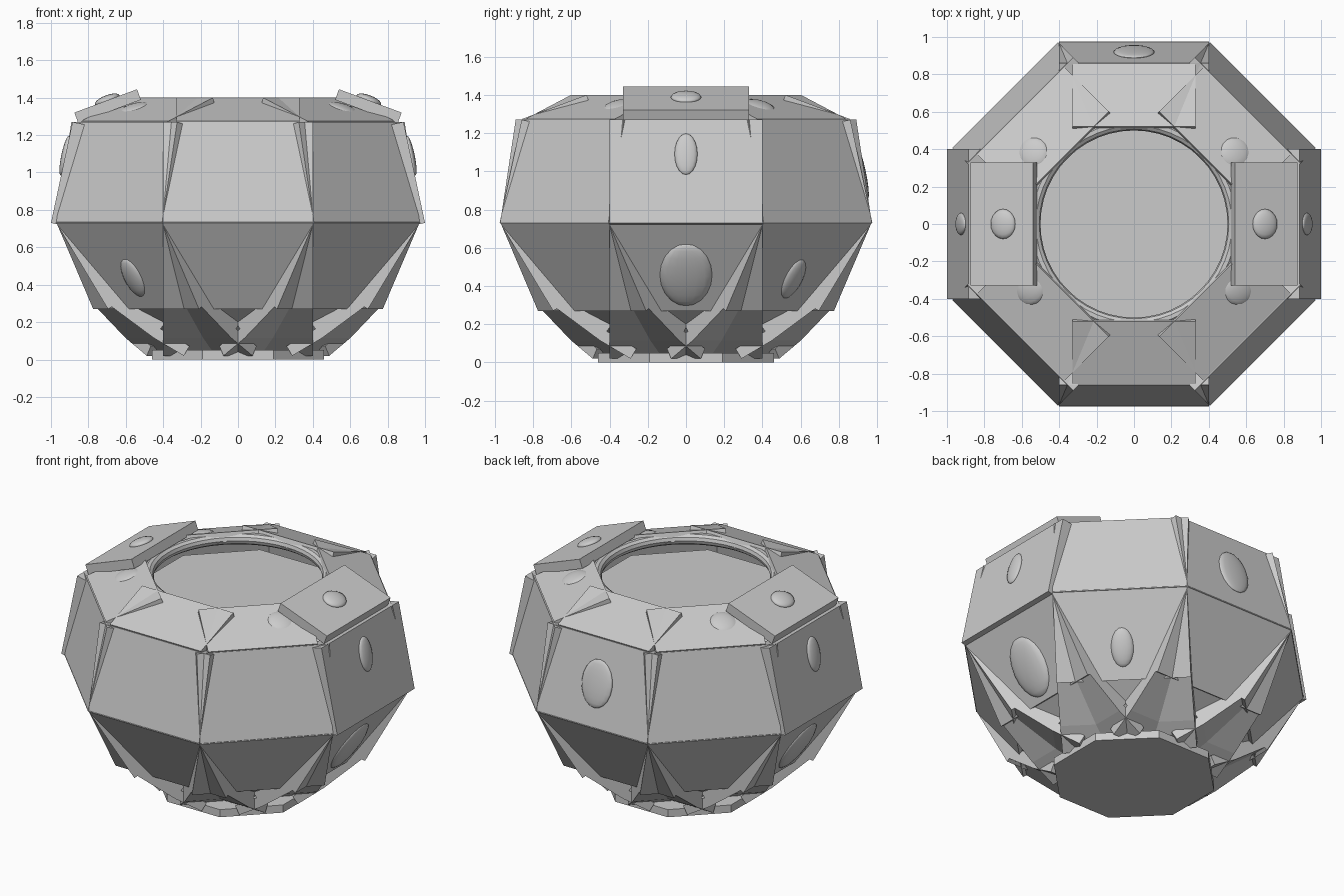
import bpy, bmesh, math
from mathutils import Vector, Matrix

if "Cube" in bpy.data.objects:
    bpy.data.objects.remove(bpy.data.objects["Cube"])


def finish(bm, name, smooth=False):
    bmesh.ops.recalc_face_normals(bm, faces=bm.faces)
    mesh = bpy.data.meshes.new(name)
    bm.to_mesh(mesh)
    bm.free()
    for p in mesh.polygons:
        p.use_smooth = smooth
    ob = bpy.data.objects.new(name, mesh)
    bpy.context.collection.objects.link(ob)
    return ob


def tier(name, low, high, half_width, thick, lift=(0, 0)):
    """Ring of eight flat slabs; low/high are (radius, z) of the outer face.
    lift moves the two slabs on the x axis."""
    bm = bmesh.new()
    for i in range(8):
        d = Vector(lift) if i % 4 == 0 else Vector((0, 0))
        a, b = Vector(low) + d, Vector(high) + d
        u = (b - a).normalized()
        n = Vector((-u.y, u.x)) * thick          # inward direction
        rot = Matrix.Rotation(i * math.pi / 4, 3, 'Z')
        loops = [[bm.verts.new(rot @ Vector((p.x, t, p.y)))
                  for p in (a, b, b + n, a + n)] for t in (-half_width, half_width)]
        bm.faces.new(loops[0])
        bm.faces.new(loops[1][::-1])
        for k in range(4):
            m = (k + 1) % 4
            bm.faces.new((loops[0][k], loops[1][k], loops[1][m], loops[0][m]))
    return finish(bm, name)


def octagon(name, apothem, z0, z1):
    bm = bmesh.new()
    bmesh.ops.create_cone(bm, cap_ends=True, segments=8, depth=z1 - z0,
                          radius1=apothem / math.cos(math.pi / 8),
                          radius2=apothem / math.cos(math.pi / 8))
    bmesh.ops.rotate(bm, verts=bm.verts, matrix=Matrix.Rotation(math.pi / 8, 3, 'Z'))
    bmesh.ops.translate(bm, verts=bm.verts, vec=(0, 0, (z0 + z1) / 2))
    return finish(bm, name)


def bump(name, angle, r, z, tilt, wide, tall, poke=0.03):
    """Smooth low mound on a face; tilt is the face normal's elevation."""
    bm = bmesh.new()
    bmesh.ops.create_uvsphere(bm, u_segments=16, v_segments=10, radius=1)
    m = (Matrix.Rotation(math.radians(angle), 4, 'Z')
         @ Matrix.Translation((r, 0, z))
         @ Matrix.Rotation(math.radians(-tilt), 4, 'Y')
         @ Matrix.Diagonal((poke, wide, tall, 1)))
    bmesh.ops.transform(bm, matrix=m, verts=bm.verts)
    return finish(bm, name, True)


# stacked slab rings of the pot, bottom to top
tier("foot_ring", (0.29, 0.02), (0.45, 0.115), 0.40, 0.06)
tier("base_ring", (0.45, 0.115), (0.70, 0.30), 0.40, 0.10)
tier("lower_wall", (0.695, 0.27), (0.975, 0.735), 0.40, 0.12)
tier("upper_wall", (0.975, 0.73), (0.86, 1.27), 0.40, 0.10, (0.025, 0))
tier("shoulder", (0.855, 1.275), (0.52, 1.40), 0.33, 0.06, (0.02, 0.045))

# underside and soil
octagon("foot_plate", 0.46, 0.0, 0.05)
octagon("soil", 0.56, 1.16, 1.25)

# inner rim ring, mostly buried under the shoulder
bpy.ops.mesh.primitive_torus_add(major_radius=0.535, minor_radius=0.035,
                                 major_segments=48, minor_segments=10,
                                 location=(0, 0, 1.35))
bpy.context.object.name = "inner_rim"
bpy.ops.object.shade_smooth_by_angle()

# smooth mounds on the faces
for a in (0, 180):
    bump("slab_mound", a, 0.70, 1.388, 69, 0.08, 0.07, 0.025)
    bump("wall_mound", a, 0.925, 1.09, 12, 0.06, 0.11, 0.02)
    bump("lower_mound", a, 0.805, 0.46, -31, 0.14, 0.19, 0.035)
for a in (35, 145, 212, 328):
    bump("shoulder_mound", a, 0.66, 1.335, 69, 0.09, 0.09, 0.03)
bump("back_mound", 90, 0.92, 1.0, 12, 0.11, 0.15, 0.02)
for a in (45, 225):
    bump("lower_corner_mound", a, 0.79, 0.44, -31, 0.07, 0.12)
